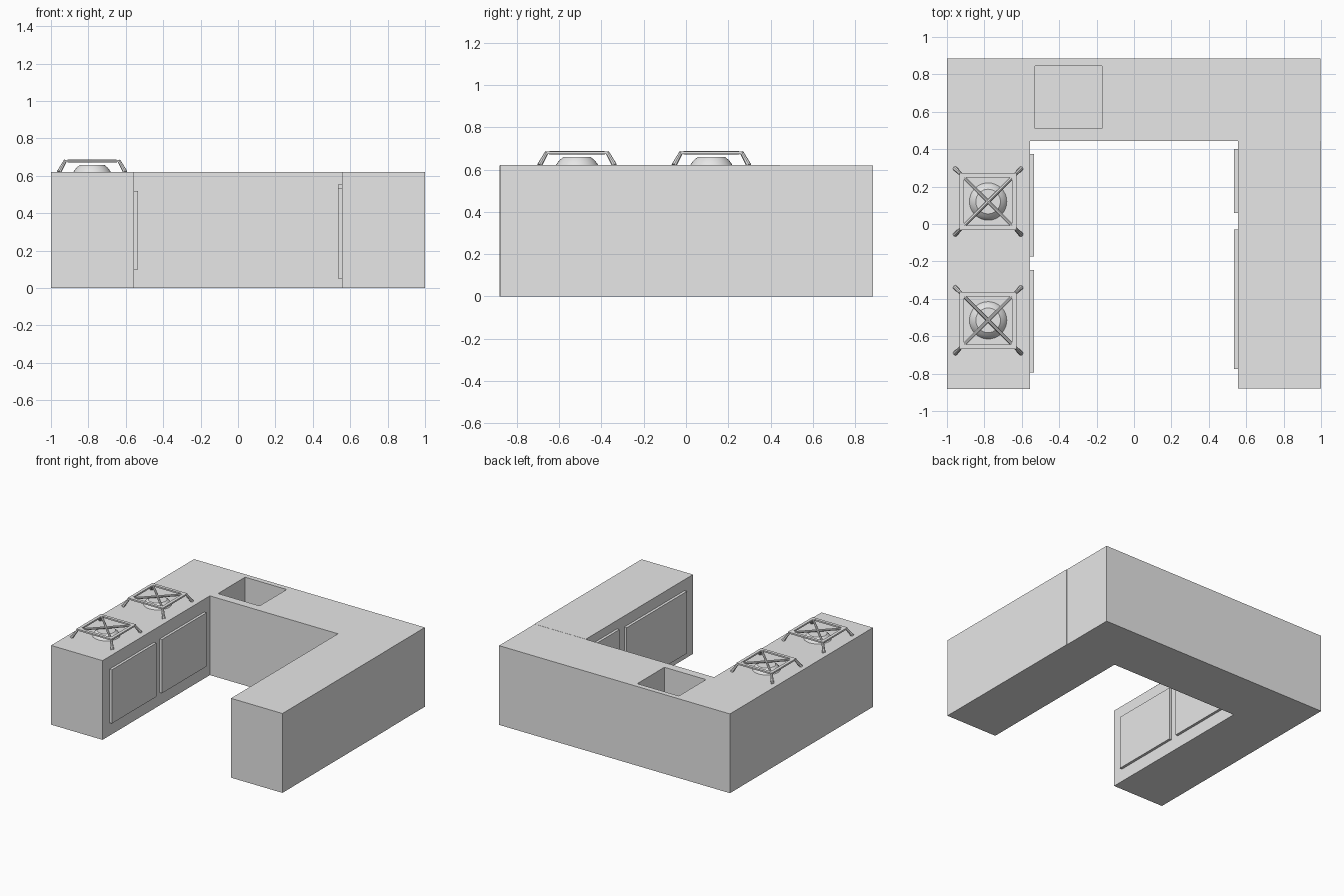
import bpy, bmesh
from mathutils import Vector, Matrix

cube = bpy.data.objects.get("Cube")
if cube:
    bpy.data.objects.remove(cube, do_unlink=True)

grey = bpy.data.materials.new("light grey")
grey.use_nodes = True
grey.diffuse_color = (0.8, 0.8, 0.8, 1)
grey.node_tree.nodes["Principled BSDF"].inputs["Base Color"].default_value = (0.8, 0.8, 0.8, 1)

TOP = 0.62


def finish(name, bm):
    """Turn a bmesh into a named grey object."""
    bmesh.ops.recalc_face_normals(bm, faces=bm.faces)
    mesh = bpy.data.meshes.new(name)
    bm.to_mesh(mesh)
    bm.free()
    mesh.materials.append(grey)
    obj = bpy.data.objects.new(name, mesh)
    bpy.context.collection.objects.link(obj)
    return obj


def add_box(bm, low, high):
    low, high = Vector(low), Vector(high)
    place = Matrix.Translation((low + high) / 2) @ Matrix.Diagonal((*(high - low), 1))
    bmesh.ops.create_cube(bm, size=1, matrix=place)


def box(name, low, high):
    bm = bmesh.new()
    add_box(bm, low, high)
    return finish(name, bm)


def add_rod(bm, start, end, r1, r2, sides=8):
    """Straight rod between two points."""
    start, end = Vector(start), Vector(end)
    axis = end - start
    place = Matrix.Translation((start + end) / 2) @ axis.to_track_quat('Z', 'Y').to_matrix().to_4x4()
    bmesh.ops.create_cone(bm, cap_ends=True, segments=sides, radius1=r1, radius2=r2,
                          depth=axis.length, matrix=place)


# L-shaped counter: cooking side and back run
bm = bmesh.new()
outline = [(-1, -0.882), (-0.555, -0.882), (-0.555, 0.445), (0.998, 0.445), (0.998, 0.885), (-1, 0.885)]
base = bm.faces.new([bm.verts.new((x, y, 0)) for x, y in outline])
raised = bmesh.ops.extrude_face_region(bm, geom=[base])["geom"]
bmesh.ops.translate(bm, vec=(0, 0, TOP), verts=[v for v in raised if isinstance(v, bmesh.types.BMVert)])
counter = finish("corner_counter", bm)

# Sink basin cut into the back run
cutter = box("sink_cutter", (-0.53, 0.51, 0.3), (-0.17, 0.845, 0.8))
cutter.hide_render = True
cutter.hide_viewport = True
cut = counter.modifiers.new("sink_basin", 'BOOLEAN')
cut.operation = 'DIFFERENCE'
cut.solver = 'EXACT'
cut.object = cutter

# Side counter
box("side_counter", (0.555, -0.879, 0), (1, 0.445, TOP + 0.001))

# Door plates on the inner faces
doors = {
    "cooker_door_front": (-0.556, -0.535, -0.795, -0.245, 0.1, 0.52),
    "cooker_door_back": (-0.556, -0.535, -0.175, 0.375, 0.1, 0.52),
    "side_door_wide": (0.534, 0.556, -0.775, -0.03, 0.05, 0.535),
    "side_door_narrow": (0.534, 0.556, 0.06, 0.4, 0.05, 0.555),
}
for name, (x0, x1, y0, y1, z0, z1) in doors.items():
    box(name, (x0, y0, z0), (x1, y1, z1))


def hob(label, x, y):
    """Burner cap with a four-legged pan grate."""
    # Stepped round cap
    bm = bmesh.new()
    rings = [(0.1, TOP), (0.094, 0.63), (0.084, 0.643), (0.066, 0.658)]
    for (r1, z1), (r2, z2) in zip(rings, rings[1:]):
        bmesh.ops.create_cone(bm, cap_ends=z2 == rings[-1][1], segments=32, radius1=r1, radius2=r2,
                              depth=z2 - z1, matrix=Matrix.Translation((x, y, (z1 + z2) / 2)))
    bmesh.ops.remove_doubles(bm, verts=bm.verts, dist=0.0005)
    hidden = [f for f in bm.faces if len(f.verts) > 4 and f.calc_center_median().z < 0.65]
    bmesh.ops.delete(bm, geom=hidden, context='FACES_ONLY')
    burner = finish("burner_" + label, bm)
    bpy.context.view_layer.objects.active = burner
    burner.select_set(True)
    bpy.ops.object.shade_smooth_by_angle(angle=0.6)
    burner.select_set(False)

    # Square frame, crossed bars and splayed legs
    bm = bmesh.new()
    out, inn, foot, low, high = 0.152, 0.128, 0.177, 0.674, 0.686
    for s in (-1, 1):
        a, b = sorted((s * inn, s * out))
        add_box(bm, (x - out, y + a, low), (x + out, y + b, high))
        add_box(bm, (x + a, y - inn, low), (x + b, y + inn, high))
        add_rod(bm, (x - inn, y - s * inn, 0.679), (x + inn, y + s * inn, 0.679), 0.009, 0.009)
        for t in (-1, 1):
            add_rod(bm, (x + s * foot, y + t * foot, TOP), (x + s * 0.143, y + t * 0.143, 0.681), 0.012, 0.009)
    finish("grate_" + label, bm)


hob("back", -0.78, 0.12)
hob("front", -0.78, -0.515)
